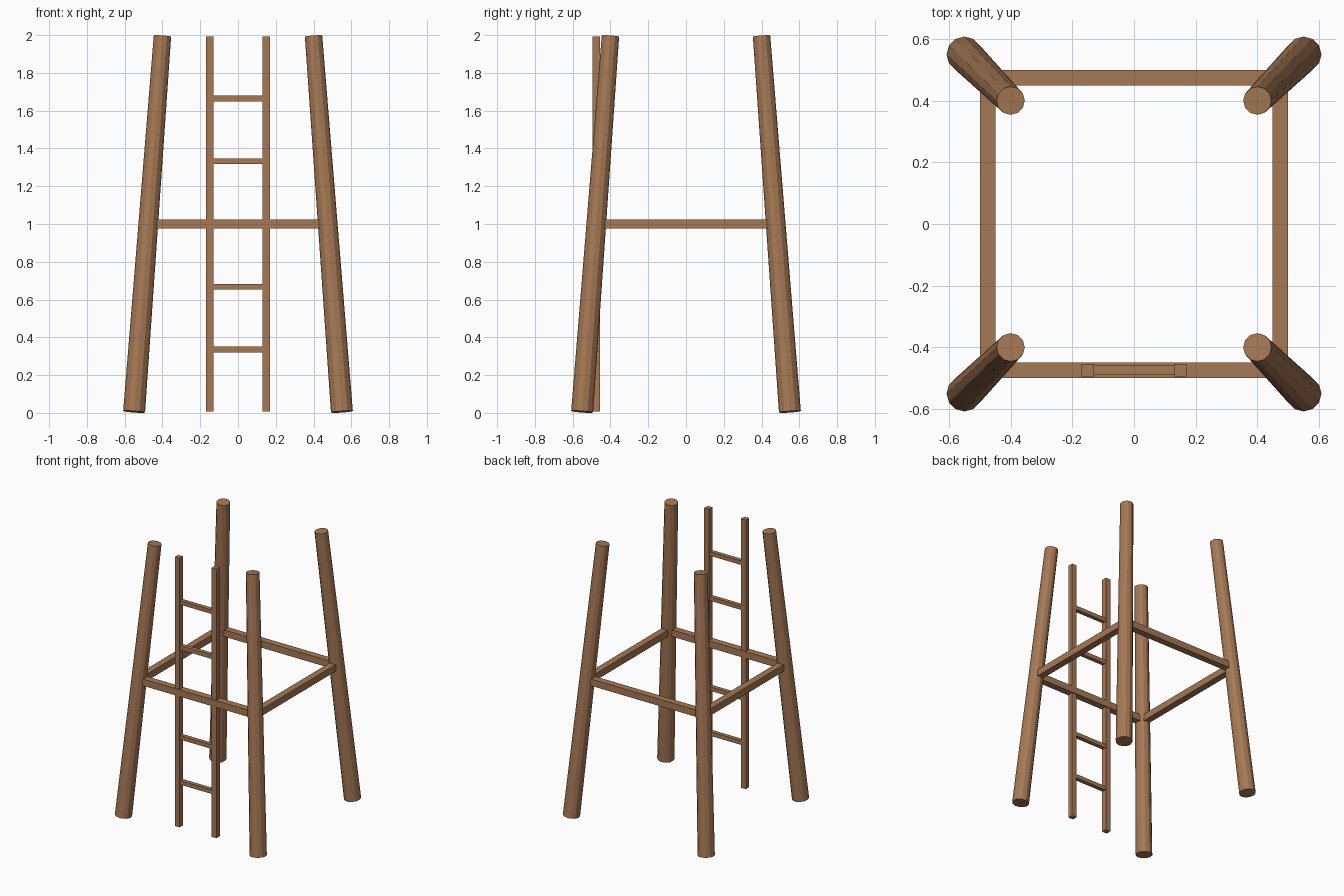
import bpy
import bmesh
from mathutils import Vector, Matrix

if "Cube" in bpy.data.objects:
    bpy.data.objects.remove(bpy.data.objects["Cube"])

wood = bpy.data.materials.new("warm wood")
wood.diffuse_color = (0.38, 0.19, 0.09, 1)
wood.use_nodes = True
wood.node_tree.nodes["Principled BSDF"].inputs["Base Color"].default_value = wood.diffuse_color


def finish(name, bm):
    mesh = bpy.data.meshes.new(name)
    bm.to_mesh(mesh)
    bm.free()
    mesh.materials.append(wood)
    obj = bpy.data.objects.new(name, mesh)
    bpy.context.collection.objects.link(obj)
    return obj


def box(name, center, size):
    bm = bmesh.new()
    bmesh.ops.create_cube(bm, size=1, matrix=Matrix.Translation(center) @ Matrix.Diagonal((*size, 1)))
    return finish(name, bm)


def pole(name, start, end, r1, r2):
    start, end = Vector(start), Vector(end)
    axis = end - start
    turn = Vector((0, 0, 1)).rotation_difference(axis).to_matrix().to_4x4()
    bm = bmesh.new()
    bmesh.ops.create_cone(bm, cap_ends=True, segments=12, radius1=r1, radius2=r2,
                          depth=axis.length,
                          matrix=Matrix.Translation((start + end) / 2) @ turn)
    return finish(name, bm)


# Four splayed, tapered legs
for sy, depth_name in ((-1, "front"), (1, "back")):
    for sx, side_name in ((-1, "left"), (1, "right")):
        pole(f"{depth_name}_{side_name}_leg", (0.55 * sx, 0.55 * sy, 0.006),
             (0.4 * sx, 0.4 * sy, 1.995), 0.058, 0.046)

# Square frame of rails at mid height
for s, x_name, y_name in ((-1, "left", "front"), (1, "right", "back")):
    box(f"{y_name}_rail", (0, 0.474 * s, 1.0), (0.87, 0.05, 0.05))
    box(f"{x_name}_rail", (0.474 * s, 0, 1.0), (0.05, 0.87, 0.05))

# Upright ladder on the front
for s, name in ((-1, "left"), (1, "right")):
    box(f"ladder_{name}_post", (0.15 * s, -0.474, 1.0), (0.04, 0.04, 1.985))
for i in range(1, 6):
    box(f"ladder_rung_{i}", (0, -0.474, 1.0 + (i - 3) * 0.332), (0.28, 0.03, 0.03))
